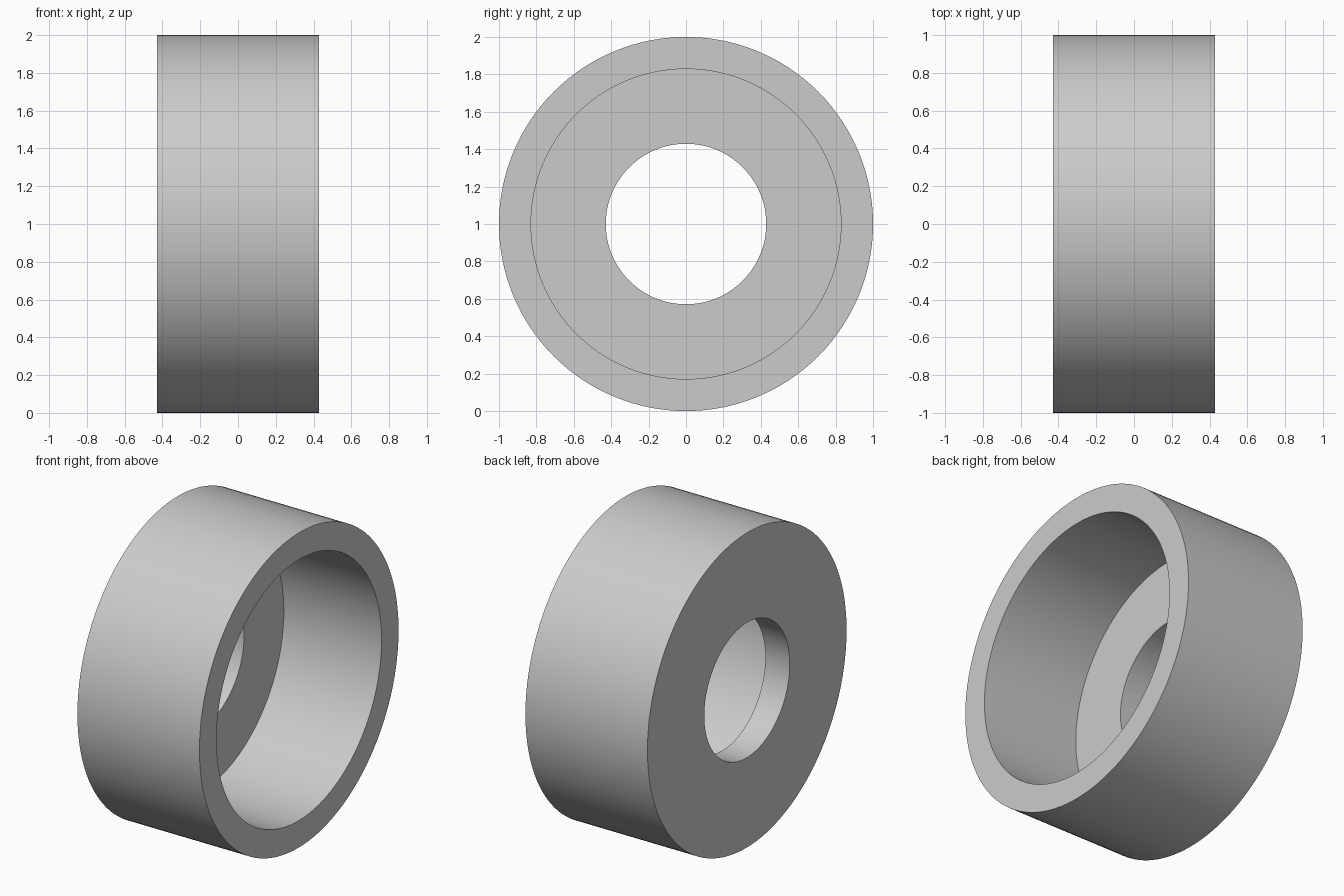
import bpy, bmesh
from math import radians
from mathutils import Matrix, Vector

cube = bpy.data.objects.get("Cube")
if cube:
    bpy.data.objects.remove(cube, do_unlink=True)

# Proportions of the flanged cup, opening towards +x
OUTER, CAVITY, BORE = 1.0, 0.829, 0.429
HALF, FLOOR = 0.429, 0.171
SEGMENTS = 128

grey = bpy.data.materials.new("plain grey")
grey.use_nodes = True
colour = (0.6, 0.6, 0.6, 1)
grey.diffuse_color = colour
grey.node_tree.nodes["Principled BSDF"].inputs["Base Color"].default_value = colour

# Closed wall section (x, radius), spun about the x axis
section = [(-HALF, BORE), (-HALF, OUTER), (HALF, OUTER),
           (HALF, CAVITY), (FLOOR - HALF, CAVITY), (FLOOR - HALF, BORE)]
bm = bmesh.new()
verts = [bm.verts.new((x, 0, r)) for x, r in section]
edges = [bm.edges.new((a, b)) for a, b in zip(verts, verts[1:] + verts[:1])]
bmesh.ops.spin(bm, geom=verts + edges, cent=(0, 0, 0), axis=(1, 0, 0),
               angle=radians(360), steps=SEGMENTS, use_merge=True)
bmesh.ops.remove_doubles(bm, verts=bm.verts, dist=0.0001)
bmesh.ops.recalc_face_normals(bm, faces=bm.faces)
bmesh.ops.transform(bm, matrix=Matrix.Translation(Vector((0, 0, OUTER))), verts=bm.verts)

mesh = bpy.data.meshes.new("bushing_cup")
bm.to_mesh(mesh)
bm.free()
mesh.materials.append(grey)
cup = bpy.data.objects.new("bushing_cup", mesh)
bpy.context.collection.objects.link(cup)

# Smooth round walls with crisp rims
bpy.ops.object.select_all(action="DESELECT")
cup.select_set(True)
bpy.context.view_layer.objects.active = cup
bpy.ops.object.shade_smooth_by_angle(angle=radians(30))
